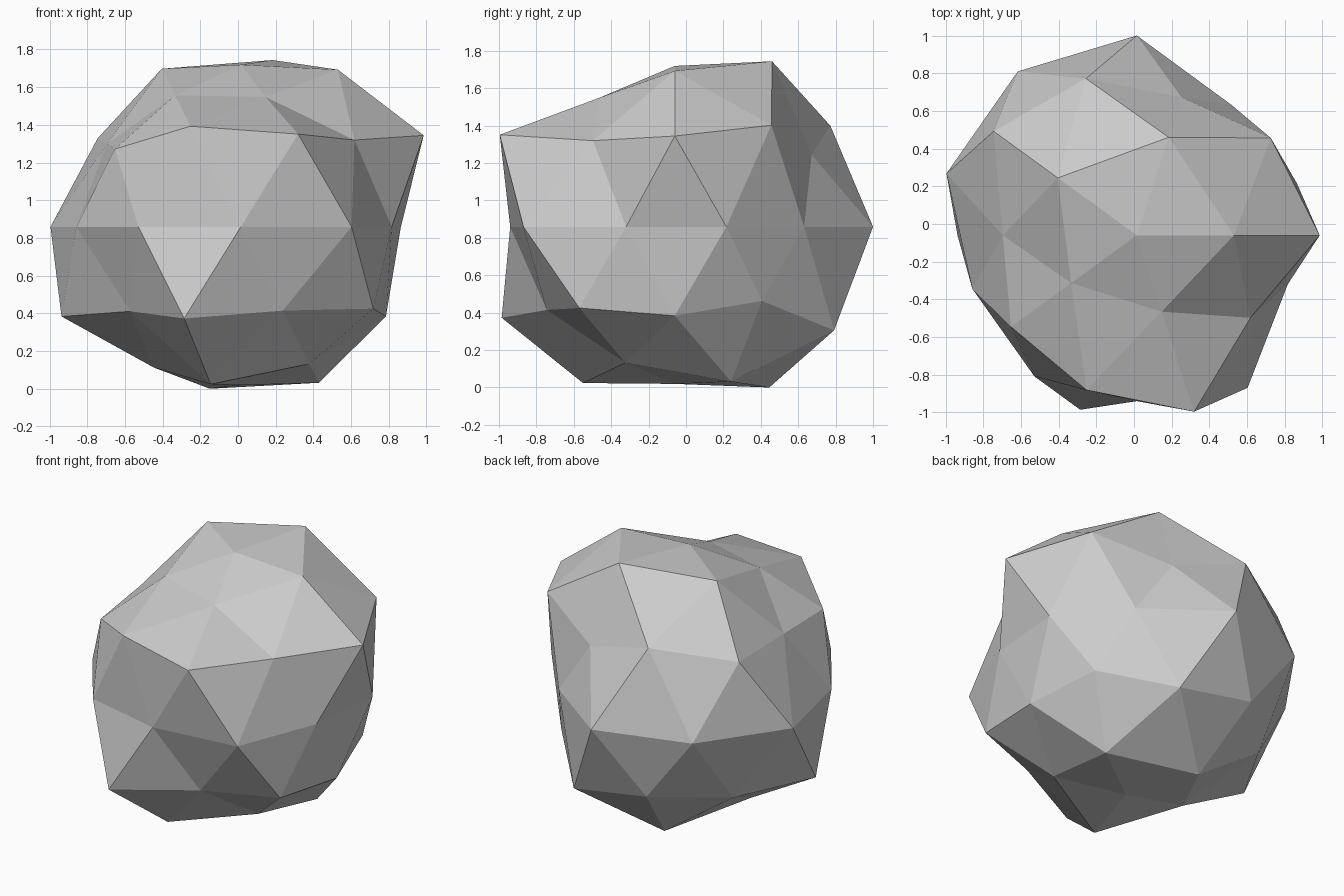
import bpy
import bmesh
from math import radians, cos, sin, tau
from mathutils import Vector

# Remove the default object
default_cube = bpy.data.objects.get("Cube")
if default_cube:
    bpy.data.objects.remove(default_cube, do_unlink=True)

# Plain stone colour
stone = bpy.data.materials.new("stone_grey")
stone.use_nodes = True
grey = (0.6, 0.6, 0.6, 1)
stone.diffuse_color = grey
stone.node_tree.nodes["Principled BSDF"].inputs["Base Color"].default_value = grey

# Rock bumps: latitude, first longitude, radius of each point around the ring in percent
rings = [
    (90, 0, [86]),
    (58, 0, [98, 104, 98.6, 82, 81]),
    (27, 0, [108.5, 86, 105, 92.3, 110]),
    (32, 36, [103.3, 102.8, 83.6, 101.5, 87.6]),
    (0, 18, [89.3, 85.5, 106, 107.5, 106.2, 91.8, 92.5, 88, 100, 84.2]),
    (-32, 0, [90.5, 105.3, 96.5, 85.3, 84.6]),
    (-27, 36, [88.6, 102, 106.4, 108.8, 97.1]),
    (-58, 36, [97.3, 101, 87.8, 98.2, 85.5]),
    (-90, 0, [84]),
]


def direction(latitude, longitude):
    """Unit vector pointing out from the rock centre."""
    flat = cos(latitude)
    return Vector((flat * cos(longitude), flat * sin(longitude), sin(latitude)))


# Faceted ball whose points are pushed in or out along their own direction
bm = bmesh.new()
bmesh.ops.create_icosphere(bm, subdivisions=2, radius=1)
moved = {}
for latitude, start, bumps in rings:
    for step, percent in enumerate(bumps):
        longitude = radians(start) + tau * step / len(bumps)
        aim = direction(radians(latitude), longitude)
        nearest = max(bm.verts, key=lambda vert: vert.co.normalized().dot(aim))
        moved[nearest] = percent / 100

for vert, scale in moved.items():
    vert.co = vert.co.normalized() * scale

# Stand the rock on the ground, centred on its bounds
centre = Vector((0.015, -0.06, 0))
lowest = min(vert.co.z for vert in bm.verts)
for vert in bm.verts:
    vert.co += centre - Vector((0, 0, lowest))

# Flat facets
for face in bm.faces:
    face.smooth = False
bmesh.ops.recalc_face_normals(bm, faces=bm.faces)

mesh = bpy.data.meshes.new("rock")
bm.to_mesh(mesh)
bm.free()
mesh.materials.append(stone)
rock = bpy.data.objects.new("rock", mesh)
bpy.context.collection.objects.link(rock)
